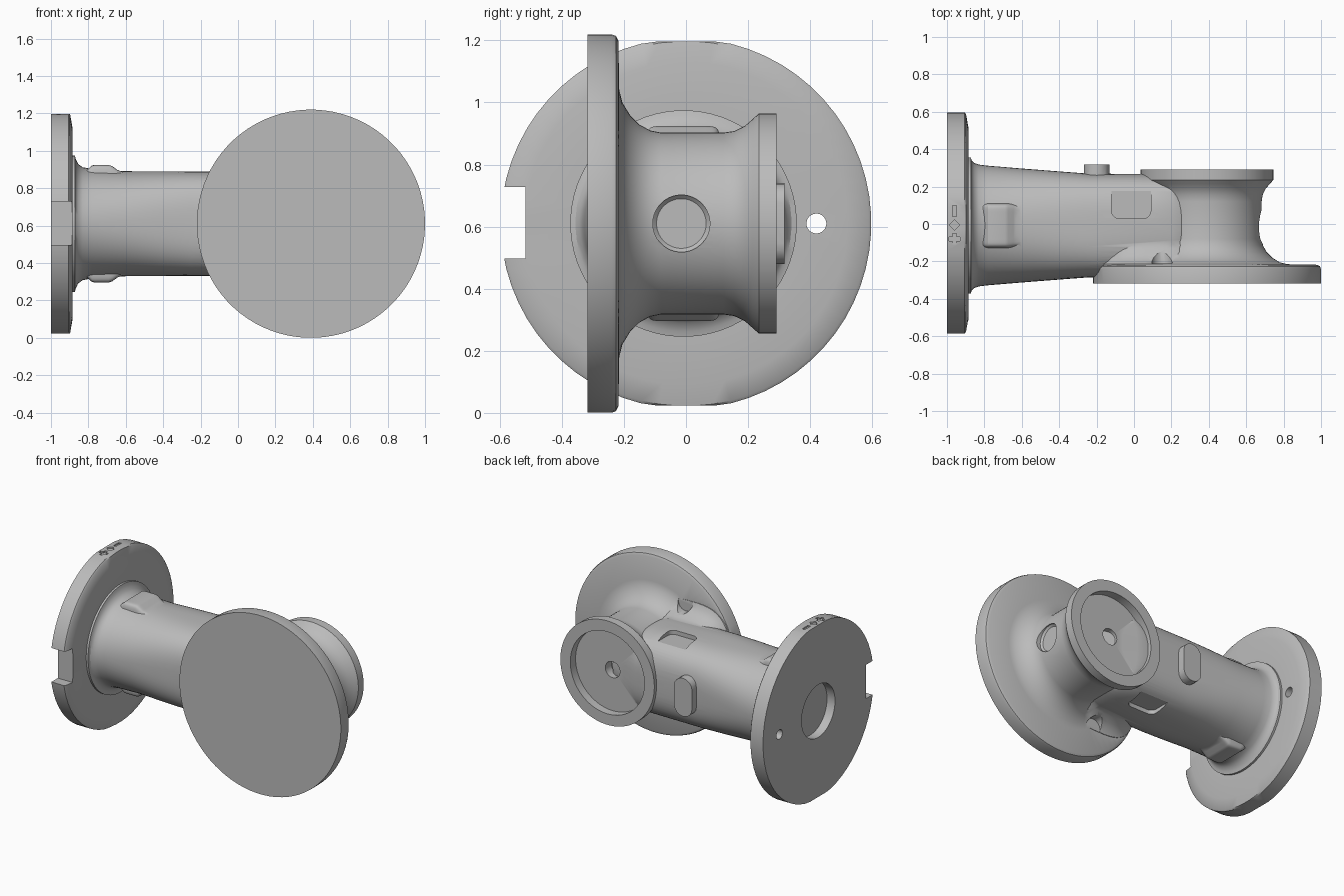
import bpy, bmesh, math
from mathutils import Matrix

if "Cube" in bpy.data.objects:
    bpy.data.objects.remove(bpy.data.objects["Cube"])

ZC = 0.61      # height of both axes
SX = 0.39      # x of the spool axis

grey = bpy.data.materials.new("plain grey")
grey.diffuse_color = (0.5, 0.5, 0.5, 1)
grey.use_nodes = True
grey.node_tree.nodes["Principled BSDF"].inputs["Base Color"].default_value = grey.diffuse_color


def finish(name, bm):
    bmesh.ops.recalc_face_normals(bm, faces=bm.faces[:])
    me = bpy.data.meshes.new(name)
    bm.to_mesh(me)
    bm.free()
    me.materials.append(grey)
    ob = bpy.data.objects.new(name, me)
    bpy.context.collection.objects.link(ob)
    return ob


def loft(name, axis, c, rows, n=64, flat=9.0):
    """Capped rings along x or y: position, radius across, [radius in z], [squareness]."""
    bm = bmesh.new()
    rings = []
    for row in rows:
        t, ra = row[:2]
        rb = row[2] if len(row) > 2 else ra
        p = 2 / (row[3] if len(row) > 3 else 2)
        ring = []
        for i in range(n):
            a = 2 * math.pi * (i + 0.5) / n
            co, si = math.cos(a), math.sin(a)
            u = ra * math.copysign(abs(co) ** p, co)
            z = rb * math.copysign(abs(si) ** p, si)
            z = ZC + max(-flat, min(flat, z))
            ring.append(bm.verts.new((t, c + u, z) if axis == 'x' else (c + u, t, z)))
        rings.append(ring)
    for r0, r1 in zip(rings, rings[1:]):
        for i in range(n):
            j = (i + 1) % n
            bm.faces.new((r0[i], r0[j], r1[j], r1[i]))
    bm.faces.new(rings[0])
    bm.faces.new(rings[-1])
    return finish(name, bm)


def box(name, x, y, z, bevel=0.0, turn=0.0):
    bm = bmesh.new()
    bmesh.ops.create_cube(bm, size=1)
    for v in bm.verts:
        v.co = (v.co.x * (x[1] - x[0]), v.co.y * (y[1] - y[0]), v.co.z * (z[1] - z[0]))
    if bevel:
        upright = [e for e in bm.edges if abs(e.verts[0].co.z - e.verts[1].co.z) > 1e-4]
        bmesh.ops.bevel(bm, geom=upright, offset=bevel, segments=4, profile=0.5, affect='EDGES')
    centre = [(p[0] + p[1]) / 2 for p in (x, y, z)]
    bm.transform(Matrix.Translation(centre) @ Matrix.Rotation(turn, 4, 'Z'))
    return finish(name, bm)


def boolean(target, tool, op):
    m = target.modifiers.new(op.lower(), 'BOOLEAN')
    m.operation, m.object, m.solver = op, tool, 'EXACT'
    bpy.context.view_layer.objects.active = target
    bpy.ops.object.modifier_apply(modifier=m.name)
    bpy.data.objects.remove(tool)


# Spool: blind front plate, waisted drum, recessed back rim
body = loft("pipe_tee_body", 'y', SX, [
    (-0.318, 0.61), (-0.24, 0.61), (-0.226, 0.605), (-0.218, 0.59), (-0.215, 0.43),
    (-0.205, 0.39), (-0.18, 0.349), (-0.15, 0.319), (-0.115, 0.3), (-0.08, 0.293),
    (0.12, 0.293), (0.155, 0.298), (0.19, 0.315), (0.215, 0.337), (0.235, 0.355),
    (0.292, 0.355), (0.292, 0.28), (0.235, 0.28), (0.235, 0.055), (0.17, 0.055)], 80)

# Barrel with collar, round at the flange and squarer towards the drum
barrel = loft("barrel", 'x', -0.008, [
    (-0.92, 0.365), (-0.872, 0.365), (-0.868, 0.348), (-0.855, 0.335, 0.32),
    (-0.83, 0.326, 0.302), (-0.78, 0.32, 0.293, 2.05), (-0.6, 0.305, 0.281, 2.3),
    (-0.42, 0.291, 0.28, 2.7), (-0.25, 0.278, 0.279, 3.1), (0.2, 0.274, 0.279, 3.1),
    (0.42, 0.2, 0.2)])

# Flared foot where the barrel meets the front plate
foot = loft("foot", 'y', 0.1, [
    (-0.25, 0.29, 0.375, 3), (-0.213, 0.288, 0.37, 3), (-0.2, 0.283, 0.338, 3),
    (-0.17, 0.28, 0.308, 3), (-0.13, 0.275, 0.285, 3), (-0.09, 0.27, 0.272, 3)])

# End flange with flats and a shallow centre bore
flange = loft("end_flange", 'x', 0.0, [
    (-0.94, 0.18), (-1.0, 0.18), (-1.0, 0.597), (-0.905, 0.597), (-0.898, 0.588),
    (-0.886, 0.52), (-0.886, 0.3)], 64, 0.587)

# Top and bottom pads with ramped ends, and the oblong boss at the back
pads = loft("pads", 'x', -0.009, [
    (-0.81, 0.118, 0.285, 12), (-0.78, 0.121, 0.312, 12), (-0.765, 0.121, 0.314, 12),
    (-0.69, 0.121, 0.314, 12), (-0.672, 0.121, 0.308, 12), (-0.645, 0.118, 0.288, 12),
    (-0.61, 0.11, 0.275, 12)])
boss = box("boss", (-0.068, 0.068), (-0.13, 0.13), (0.0, 0.115), 0.066)
boss.data.transform(Matrix.Translation((-0.2, 0.203, ZC)) @ Matrix.Rotation(-math.pi / 2, 4, 'X'))
for part in (barrel, foot, flange, pads, boss):
    boolean(body, part, 'UNION')

# Flange notch and locating hole
boolean(body, box("notch", (-1.1, -0.87), (-0.7, -0.517), (0.497, 0.728)), 'DIFFERENCE')
boolean(body, loft("pin_hole", 'x', 0.42, [(-1.1, 0.032), (-0.8, 0.032)], 32), 'DIFFERENCE')

# Round pocket in the outer side of the drum
boolean(body, loft("side_pocket", 'x', -0.015, [(0.648, 0.08), (0.66, 0.092), (0.8, 0.092)], 48),
        'DIFFERENCE')

for s in (1, -1):
    # Spot faces in the front plate fillet
    spot = loft("spot_face", 'y', 0.15, [(-0.212, 0.055), (0.05, 0.055)], 32)
    spot.data.transform(Matrix.Translation((0, 0, s * 0.35)))
    boolean(body, spot, 'DIFFERENCE')
    # Shallow dents where barrel and drum meet
    z = sorted((ZC + s * 0.25, ZC + s * 0.32))
    boolean(body, box("dent", (-0.12, 0.09), (0.03, 0.3), z, 0.04), 'DIFFERENCE')

# Engraved orientation marks on the flange flat
zm = (1.187, 1.25)
for cut in (box("bar_mark", (-0.97, -0.95), (0.04, 0.1), zm),
            box("diamond_mark", (-0.98, -0.94), (-0.025, 0.015), zm, 0, math.pi / 4),
            box("cross_mark_a", (-0.99, -0.93), (-0.09, -0.07), zm),
            box("cross_mark_b", (-0.97, -0.95), (-0.11, -0.05), zm)):
    boolean(body, cut, 'DIFFERENCE')

# Smooth curved faces, keep edges crisp
bpy.ops.object.select_all(action='DESELECT')
body.select_set(True)
bpy.context.view_layer.objects.active = body
bpy.ops.object.shade_smooth_by_angle(angle=math.radians(30))
